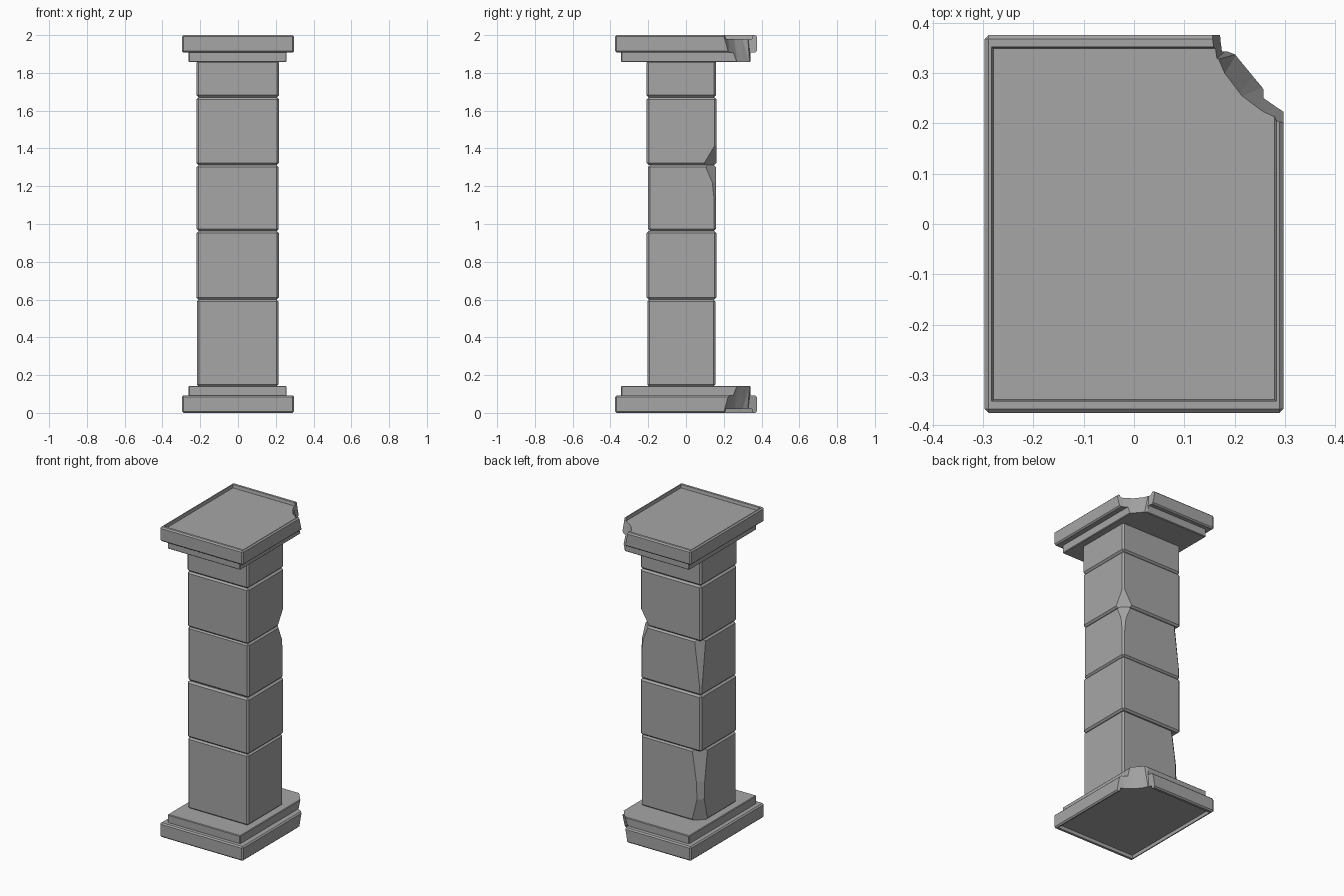
import bpy, bmesh
from mathutils import Vector

if "Cube" in bpy.data.objects:
    bpy.data.objects.remove(bpy.data.objects["Cube"])

# Dark grey stone
stone = bpy.data.materials.new("stone")
stone.diffuse_color = (.38, .38, .38, 1)
stone.use_nodes = True
stone.node_tree.nodes["Principled BSDF"].inputs["Base Color"].default_value = stone.diffuse_color


def finish(bm, name):
    bmesh.ops.recalc_face_normals(bm, faces=bm.faces)
    mesh = bpy.data.meshes.new(name)
    bm.to_mesh(mesh)
    bm.free()
    mesh.materials.append(stone)
    ob = bpy.data.objects.new(name, mesh)
    bpy.context.collection.objects.link(ob)
    return ob


def bevelled_box(x0, x1, y0, y1, z0, z1, bevel):
    bm = bmesh.new()
    bmesh.ops.create_cube(bm, size=1)
    for v in bm.verts:
        v.co = Vector((x1 if v.co.x > 0 else x0,
                       y1 if v.co.y > 0 else y0,
                       z1 if v.co.z > 0 else z0))
    bmesh.ops.bevel(bm, geom=bm.edges[:], offset=bevel, segments=1,
                    affect='EDGES', profile=0.5)
    return bm


def chip(bm, cx, cy, d0, za, d1, zb):
    """Slice a vertical corner: cut width d0 at height za, d1 at zb."""
    sx, sy = (1 if cx > 0 else -1), (1 if cy > 0 else -1)
    a = Vector((cx - sx * d0, cy, za))
    b = Vector((cx, cy - sy * d0, za))
    c = Vector((cx, cy - sy * d1, zb))
    n = (b - a).cross(c - a).normalized()
    if n.x * sx < 0:
        n = -n
    cut = bmesh.ops.bisect_plane(bm, geom=bm.verts[:] + bm.edges[:] + bm.faces[:],
                                 plane_co=a, plane_no=n, clear_outer=True)
    edges = [e for e in cut['geom_cut'] if isinstance(e, bmesh.types.BMEdge)]
    bmesh.ops.holes_fill(bm, edges=edges, sides=0)


# Shaft blocks: x0, x1, y0, y1, z0, z1, corner chips (side, d0, za, d1, zb)
blocks = [
    (-.218, .214, -.205, .156, .140, .600,
     [(-1, .065, .60, .035, .40), (-1, .035, .40, .030, .28), (-1, .032, .28, .065, .15)]),
    (-.220, .217, -.208, .161, .600, .963, []),
    (-.219, .215, -.201, .159, .963, 1.312,
     [(1, .058, 1.31, .020, 1.22), (1, .020, 1.22, .007, 1.10),
      (-1, .047, 1.31, .010, 1.02)]),
    (-.220, .217, -.208, .161, 1.312, 1.671, [(1, .066, 1.32, .006, 1.42)]),
    (-.220, .217, -.210, .160, 1.671, 1.865, []),
]
for i, (x0, x1, y0, y1, z0, z1, chips) in enumerate(blocks, 1):
    bm = bevelled_box(x0, x1, y0, y1, z0, z1, .011)
    for side, *cut in chips:
        chip(bm, x1 if side > 0 else x0, y1, *cut)
    finish(bm, f"shaft_block_{i}")

# Broken corner outline at the outer face and at the shaft side of a plinth
outer = [(.15, .40), (.160, .325), (.175, .29), (.205, .25), (.245, .22), (.31, .19), (.40, .45)]
inner = [(.189, .40), (.184, .345), (.203, .337), (.236, .297), (.257, .272), (.31, .235), (.40, .45)]


def broken_corner(s):
    bm = bmesh.new()
    a = [bm.verts.new((x, y, 1 + s * 1.01)) for x, y in outer]
    b = [bm.verts.new((x, y, 1 + s * .85)) for x, y in inner]
    n = len(a)
    bm.faces.new(a)
    bm.faces.new(b)
    for i in range(n):
        j = (i + 1) % n
        bm.faces.new((a[i], a[j], b[j]))
        bm.faces.new((a[i], b[j], b[i]))
    cutter = finish(bm, "corner_cutter")
    cutter.hide_render = True
    return cutter


def cut_with(ob, cutter):
    m = ob.modifiers.new("break", 'BOOLEAN')
    m.operation, m.solver, m.object = 'DIFFERENCE', 'EXACT', cutter
    bpy.context.view_layer.objects.active = ob
    bpy.ops.object.modifier_apply(modifier=m.name)


# Base and cap are mirror images about mid height
for s, name in ((-1, "base"), (1, "cap")):
    cutter = broken_corner(s)
    z = sorted((1 + s * .908, 1 + s * 1.0))
    bm = bevelled_box(-.297, .297, -.375, .375, z[0], z[1], .008)
    # shallow dish in the outer face
    face = max(bm.faces, key=lambda f: f.calc_center_median().z * s)
    bmesh.ops.inset_region(bm, faces=[face], thickness=.009, depth=0)
    for v in face.verts:
        v.co.y *= .975
    bmesh.ops.inset_region(bm, faces=[face], thickness=.005, depth=-.02)
    slab = finish(bm, name + "_slab")
    # narrower step next to the shaft
    z = sorted((1 + s * .857, 1 + s * .912))
    step = finish(bevelled_box(-.262, .257, -.344, .342, z[0], z[1], .004), name + "_step")
    cut_with(slab, cutter)
    cut_with(step, cutter)
    bpy.data.objects.remove(cutter)
